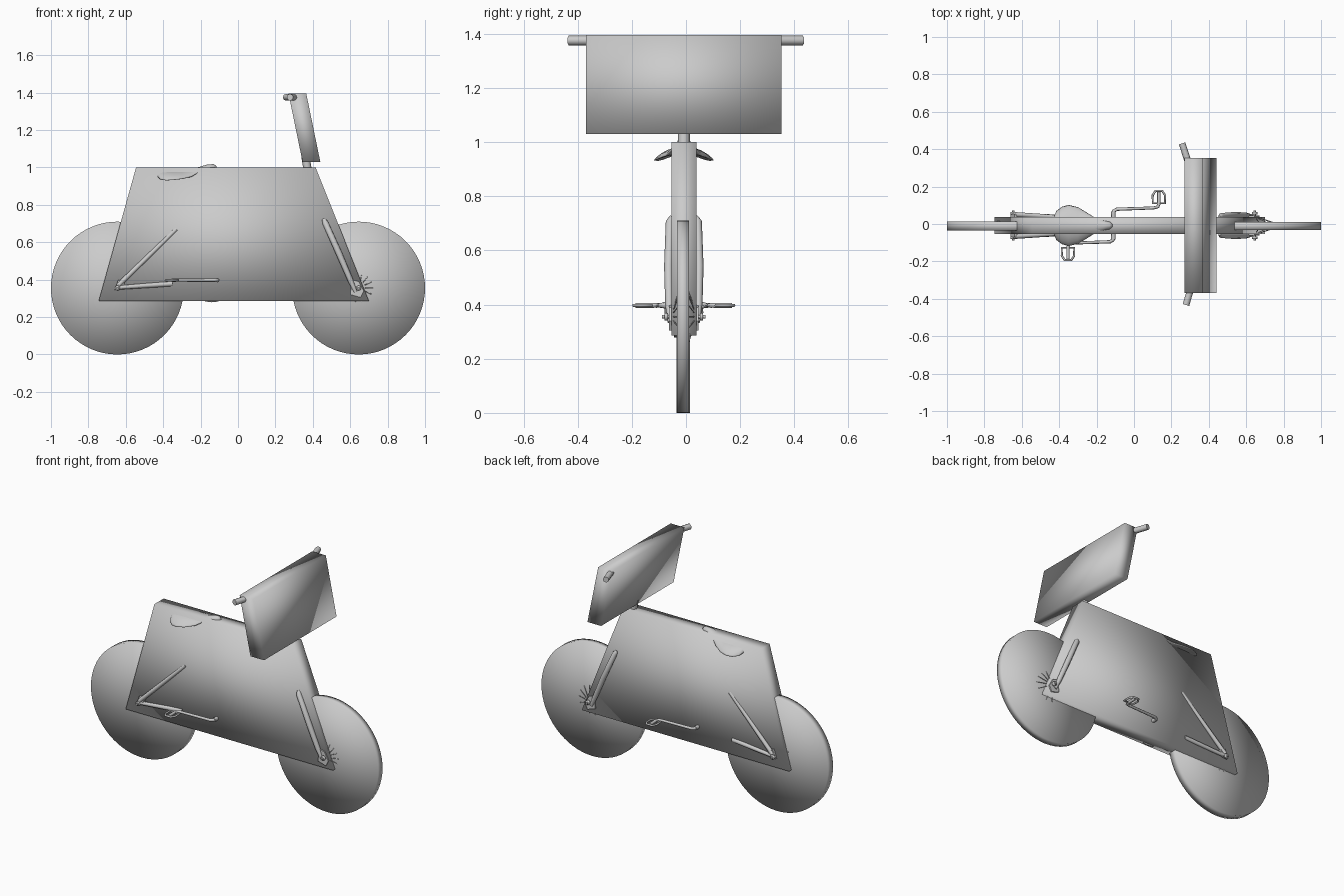
import bpy, bmesh, math
from mathutils import Vector

cube = bpy.data.objects.get("Cube")
if cube:
    bpy.data.objects.remove(cube, do_unlink=True)

MID = -0.008     # centre plane of the bicycle
HUB_X, HUB_Z, RADIUS = 0.645, 0.355, 0.355

grey = bpy.data.materials.new("plain grey")
grey.use_nodes = True
grey.diffuse_color = (0.6, 0.6, 0.6, 1)
bsdf = next(n for n in grey.node_tree.nodes if n.type == 'BSDF_PRINCIPLED')
bsdf.inputs["Base Color"].default_value = (0.6, 0.6, 0.6, 1)


def finish(name, bm, smooth=True):
    bmesh.ops.recalc_face_normals(bm, faces=bm.faces[:])
    mesh = bpy.data.meshes.new(name)
    bm.to_mesh(mesh)
    bm.free()
    mesh.materials.append(grey)
    for p in mesh.polygons:
        p.use_smooth = smooth
    obj = bpy.data.objects.new(name, mesh)
    bpy.context.collection.objects.link(obj)
    return obj


def loft(name, rings, smooth=True):
    """Skin closed rings of points and cap both ends."""
    bm = bmesh.new()
    loops = [[bm.verts.new(p) for p in ring] for ring in rings]
    n = len(loops[0])
    for a, b in zip(loops, loops[1:]):
        for i in range(n):
            j = (i + 1) % n
            bm.faces.new((a[i], a[j], b[j], b[i]))
    bm.faces.new(loops[0])
    bm.faces.new(loops[-1])
    return finish(name, bm, smooth)


def prism(name, outline, y0, y1, smooth=True):
    """Extrude an x-z outline between two depths."""
    return loft(name, [[(x, y, z) for x, z in outline] for y in (y0, y1)], smooth)


def disc(name, x, z, y, radius, width, sides):
    bm = bmesh.new()
    bmesh.ops.create_cone(bm, cap_ends=True, cap_tris=True, segments=sides,
                          radius1=radius, radius2=radius, depth=width)
    for v in bm.verts:
        v.co = Vector((x + v.co.x, y + v.co.z, z + v.co.y))
    return finish(name, bm)


def tube(name, points, radii, closed=False):
    """Round tube along a path; radii is one number or one per point."""
    if not isinstance(radii, (list, tuple)):
        radii = [radii] * len(points)
    curve = bpy.data.curves.new(name, 'CURVE')
    curve.dimensions = '3D'
    curve.bevel_depth = 1
    curve.bevel_resolution = 2
    curve.use_fill_caps = True
    spline = curve.splines.new('POLY')
    spline.points.add(len(points) - 1)
    spline.use_cyclic_u = closed
    for p, co, r in zip(spline.points, points, radii):
        p.co = (*co, 1)
        p.radius = r
    temp = bpy.data.objects.new(name, curve)
    bpy.context.collection.objects.link(temp)
    mesh = bpy.data.meshes.new_from_object(temp.evaluated_get(bpy.context.evaluated_depsgraph_get()))
    bpy.data.objects.remove(temp, do_unlink=True)
    bm = bmesh.new()
    bm.from_mesh(mesh)
    bpy.data.meshes.remove(mesh)
    return finish(name, bm)


# Solid frame slab and handlebar panel
prism("frame_body", [(-0.745, 0.285), (0.70, 0.285), (0.415, 1.0), (-0.545, 1.0)],
      MID - 0.046, MID + 0.046)
prism("handlebar_panel", [(0.345, 1.03), (0.44, 1.03), (0.365, 1.395), (0.27, 1.395)],
      MID - 0.361, MID + 0.361)
tube("stem", [(0.375, MID, 0.97), (0.36, MID, 1.06)], 0.022)

# Handlebar grips
tube("grip_front", [(0.305, -0.34, 1.375), (0.278, -0.433, 1.375)], 0.018)
tube("grip_back", [(0.29, 0.33, 1.375), (0.257, 0.431, 1.375)], 0.018)

# Wheels with axles and short spoke ends
for label, x, width in (("drive", -HUB_X, 0.05), ("fork", HUB_X, 0.044)):
    disc(label + "_wheel", x, HUB_Z, MID - 0.003, RADIUS, width, 64)
    tube(label + "_axle", [(x, MID - 0.08, HUB_Z), (x, MID + 0.08, HUB_Z)], 0.007)
    for side in (-1, 1):
        disc(f"{label}_nut_{side}", x, HUB_Z, MID + side * 0.065, 0.014, 0.012, 8)
        for i in range(14):
            a = 2 * math.pi * i / 14
            ends = [(x + r * math.cos(a), MID + side * d, HUB_Z + r * math.sin(a))
                    for r, d in ((0.035, 0.038), (0.095, 0.018))]
            tube(f"{label}_spoke_{side}_{i}", ends, 0.002)

# Stays, dropouts and fork blades on both sides
for label, side in (("front", -1), ("back", 1)):
    def at(x, offset, z):
        return (x, MID + side * offset, z)

    tube("chain_stay_" + label, [at(-0.65, 0.057, 0.357), at(-0.35, 0.042, 0.378)], [0.011, 0.014])
    tube("seat_stay_" + label, [at(-0.64, 0.059, 0.37), at(-0.33, 0.04, 0.67)], [0.013, 0.011])
    prism("rear_dropout_" + label,
          [(-0.66, 0.345), (-0.62, 0.35), (-0.605, 0.385), (-0.64, 0.40)],
          MID + side * 0.045, MID + side * 0.062, False)
    tube("fork_blade_" + label,
         [at(0.458, 0.044, 0.724), at(0.466, 0.051, 0.705), at(0.54, 0.056, 0.54),
          at(0.60, 0.054, 0.40), at(0.628, 0.05, 0.335)],
         [0.009, 0.016, 0.017, 0.015, 0.01])
    prism("fork_dropout_" + label,
          [(0.602, 0.32), (0.655, 0.305), (0.672, 0.34), (0.645, 0.39), (0.605, 0.40)],
          MID + side * 0.042, MID + side * 0.054, False)

# Arched saddle, lofted from the tail to the nose
stations = [(-0.432, 0.04, 0.98, 0.01), (-0.415, 0.078, 0.985, 0.035),
            (-0.385, 0.1, 0.985, 0.04), (-0.35, 0.11, 0.985, 0.038),
            (-0.30, 0.098, 0.985, 0.032), (-0.25, 0.068, 0.99, 0.025),
            (-0.21, 0.042, 1.002, 0.012), (-0.165, 0.027, 1.015, 0.005),
            (-0.13, 0.02, 1.018, 0.004), (-0.115, 0.008, 1.008, 0.002)]
rings = []
for x, w, top, drop in stations:
    ring = []
    for i in range(20):
        c, s = math.cos(math.pi * i / 10), math.sin(math.pi * i / 10)
        ring.append((x, MID + w * c, top - drop * c * c + 0.014 * (s - 1)))
    rings.append(ring)
loft("saddle", rings)

# Chainring, crank and open pedals
CRANK_X, CRANK_Z = -0.11, 0.397
disc("chainring", -0.14, CRANK_Z, MID - 0.03, 0.118, 0.012, 40)
tube("crank_spindle", [(CRANK_X, MID - 0.075, CRANK_Z), (CRANK_X, MID + 0.075, CRANK_Z)], 0.012)
for label, side in (("front", -1), ("back", 1)):
    tip = CRANK_X + side * 0.243

    def rod(dx, offset):
        return (CRANK_X + side * dx, MID + side * offset, CRANK_Z)

    tube("crank_arm_" + label,
         [rod(0, 0.06), rod(0.003, 0.078), rod(0.018, 0.087), rod(0.215, 0.094),
          rod(0.238, 0.1), rod(0.243, 0.115)], [0.011, 0.01, 0.009, 0.008, 0.009, 0.008])
    tube("pedal_axle_" + label, [rod(0.243, 0.11), rod(0.243, 0.178)], 0.009)
    frame = [(-0.033, 0.118), (0.033, 0.118), (0.033, 0.162),
             (0.018, 0.185), (-0.018, 0.185), (-0.033, 0.162)]
    tube("pedal_cage_" + label,
         [(tip + dx, MID + side * d, CRANK_Z) for dx, d in frame], 0.006, closed=True)
